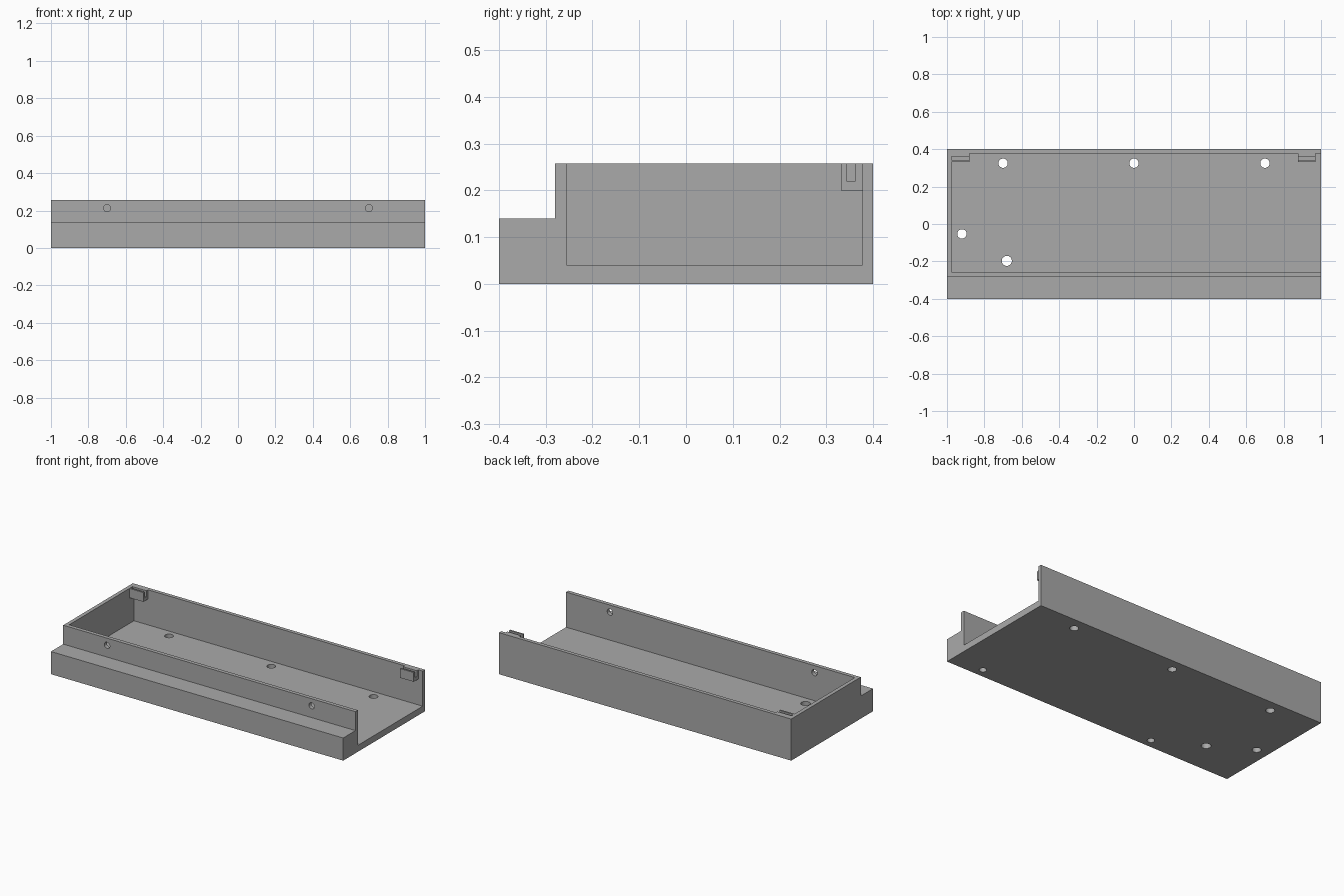
import bpy
import bmesh
from math import radians
from mathutils import Matrix, Vector

cube = bpy.data.objects.get("Cube")
if cube:
    bpy.data.objects.remove(cube, do_unlink=True)

HEIGHT, STEP, FLOOR = 0.257, 0.14, 0.04
BACK_INNER, FRONT_INNER, FRONT_OUTER = 0.377, -0.256, -0.28

grey = bpy.data.materials.new("plain grey")
grey.use_nodes = True
grey.diffuse_color = (0.4, 0.4, 0.4, 1)
grey.node_tree.nodes["Principled BSDF"].inputs["Base Color"].default_value = (0.4, 0.4, 0.4, 1)


def finish(name, bm):
    bmesh.ops.recalc_face_normals(bm, faces=bm.faces)
    mesh = bpy.data.meshes.new(name)
    bm.to_mesh(mesh)
    bm.free()
    mesh.materials.append(grey)
    obj = bpy.data.objects.new(name, mesh)
    bpy.context.collection.objects.link(obj)
    return obj


def extrude_x(name, profile, x0, x1):
    """Extrude a (y, z) outline along x."""
    bm = bmesh.new()
    face = bm.faces.new([bm.verts.new((x0, y, z)) for y, z in profile])
    out = bmesh.ops.extrude_face_region(bm, geom=[face])
    moved = [v for v in out["geom"] if isinstance(v, bmesh.types.BMVert)]
    bmesh.ops.translate(bm, verts=moved, vec=(x1 - x0, 0, 0))
    return finish(name, bm)


def drill(name, centre, radius, depth, axis="Z"):
    bm = bmesh.new()
    turn = Matrix.Rotation(radians(90), 4, "X") if axis == "Y" else Matrix()
    bmesh.ops.create_cone(bm, cap_ends=True, segments=32, radius1=radius, radius2=radius,
                          depth=depth, matrix=Matrix.Translation(Vector(centre)) @ turn)
    return finish(name, bm)


# Stepped body
tray = extrude_x("tray", [(-0.4, 0), (0.4, 0), (0.4, HEIGHT), (FRONT_OUTER, HEIGHT),
                          (FRONT_OUTER, STEP), (-0.4, STEP)], -1, 1)

# Hollow, open at the top and the left end
cutters = [extrude_x("hollow_cutter", [(FRONT_INNER, FLOOR), (BACK_INNER, FLOOR),
                                       (BACK_INNER, 0.4), (FRONT_INNER, 0.4)], -0.976, 1.1)]

# Floor holes
for x, y, r in [(-0.7, 0.325, 0.025), (0, 0.325, 0.025), (0.7, 0.325, 0.025),
                (-0.92, -0.053, 0.025), (-0.68, -0.197, 0.027)]:
    cutters.append(drill("floor_hole_cutter", (x, y, 0), r, 0.2))

# Blind holes under the front step
for x in (-0.41, 0.79):
    cutters.append(drill("blind_hole_cutter", (x, -0.345, 0), 0.021, 0.2))

# Front wall holes
for x in (-0.7, 0.7):
    cutters.append(drill("wall_hole_cutter", (x, -0.268, 0.213), 0.019, 0.1, "Y"))

bpy.context.view_layer.objects.active = tray
for cutter in cutters:
    cutter.hide_render = True
    mod = tray.modifiers.new("cut", "BOOLEAN")
    mod.operation, mod.solver, mod.object = "DIFFERENCE", "EXACT", cutter
    bpy.ops.object.modifier_apply(modifier=mod.name)
    bpy.data.objects.remove(cutter, do_unlink=True)

# Slotted clips on the back wall
clip = [(0.332, 0.2), (BACK_INNER, 0.2), (BACK_INNER, HEIGHT), (0.362, HEIGHT),
        (0.362, 0.22), (0.343, 0.22), (0.343, HEIGHT), (0.332, HEIGHT)]
extrude_x("right_clip", clip, -0.976, -0.88)
extrude_x("left_clip", clip, 0.876, 0.97)

# Smooth hole walls, sharp edges elsewhere
bpy.ops.object.select_all(action="DESELECT")
tray.select_set(True)
bpy.ops.object.shade_smooth_by_angle(angle=radians(30))
